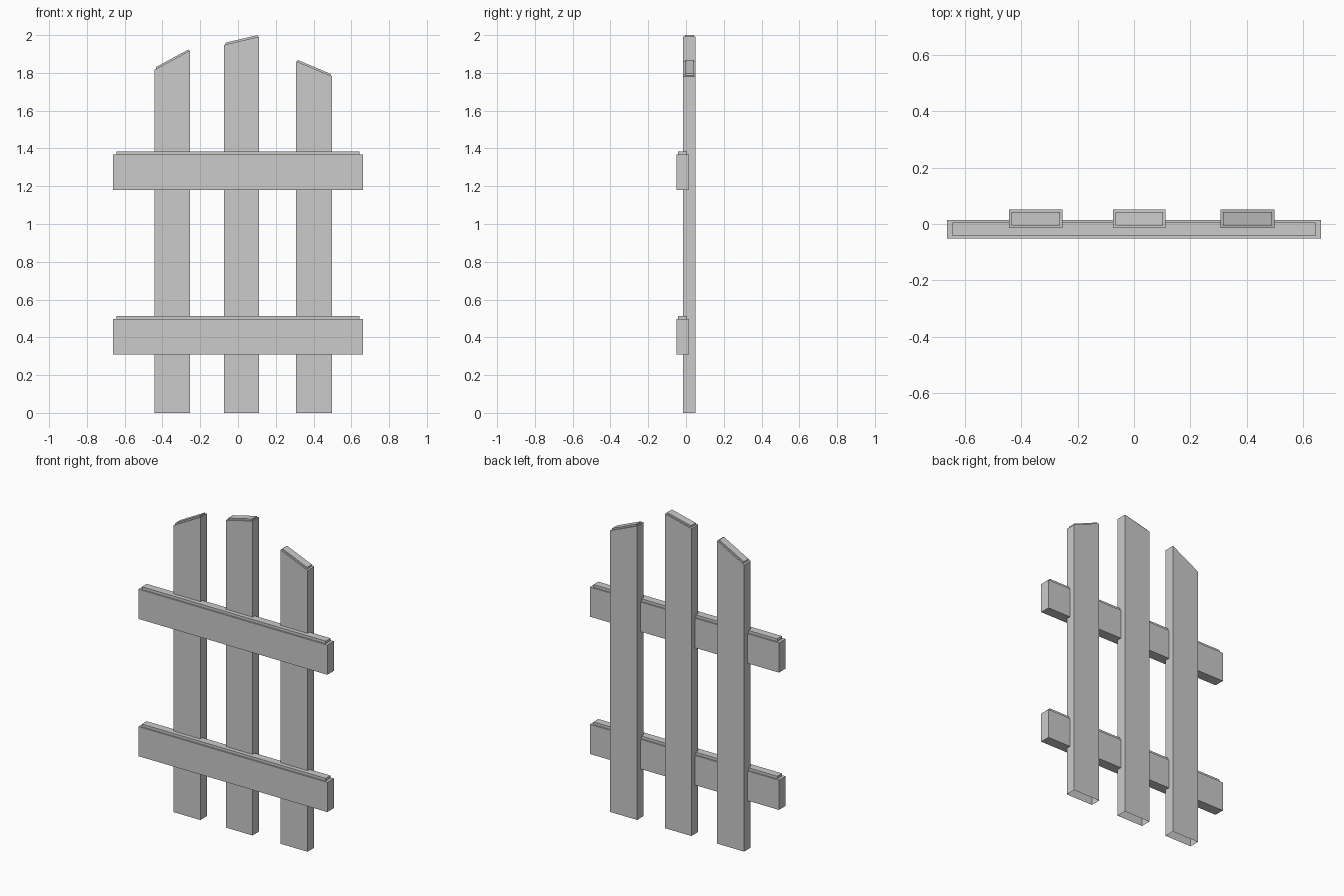
import bpy, bmesh

if "Cube" in bpy.data.objects:
    bpy.data.objects.remove(bpy.data.objects["Cube"])


def board(name, x0, x1, y0, y1, z, top_left, top_right, inset_x, inset_y, lip, closed):
    """Plank with a (possibly slanted) top and a small raised inset lip."""
    bm = bmesh.new()

    def ring(ix, iy, height):
        pts = [(x0 + ix, y0 + iy), (x1 - ix, y0 + iy), (x1 - ix, y1 - iy), (x0 + ix, y1 - iy)]
        return [bm.verts.new((x, y, height(x))) for x, y in pts]

    def slope(x):
        return top_left + (top_right - top_left) * (x - x0) / (x1 - x0)

    rings = [
        ring(0, 0, lambda x: z),
        ring(0, 0, slope),
        ring(inset_x, inset_y, slope),
        ring(inset_x, inset_y, lambda x: slope(x) + lip),
    ]
    for a, b in zip(rings, rings[1:]):
        for i in range(4):
            j = (i + 1) % 4
            bm.faces.new((a[i], a[j], b[j], b[i]))
    bm.faces.new(rings[-1])
    if closed:
        bm.faces.new(rings[0][::-1])
    mesh = bpy.data.meshes.new(name)
    bm.to_mesh(mesh)
    bm.free()
    bpy.context.collection.objects.link(bpy.data.objects.new(name, mesh))


# Upright pickets with slanted tops, open underneath
pickets = [
    ("picket_left", -0.443, -0.253, 1.816, 1.919),
    ("picket_middle", -0.074, 0.112, 1.948, 1.992),
    ("picket_right", 0.307, 0.498, 1.862, 1.782),
]
for name, x0, x1, left, right in pickets:
    board(name, x0, x1, -0.015, 0.051, 0, left, right, 0.009, 0.009, 0.01, False)

# Horizontal rails across the front
for name, z in (("rail_lower", 0.309), ("rail_upper", 1.179)):
    board(name, -0.662, 0.662, -0.051, 0.015, z, z + 0.188, z + 0.188, 0.018, 0.009, 0.017, True)
